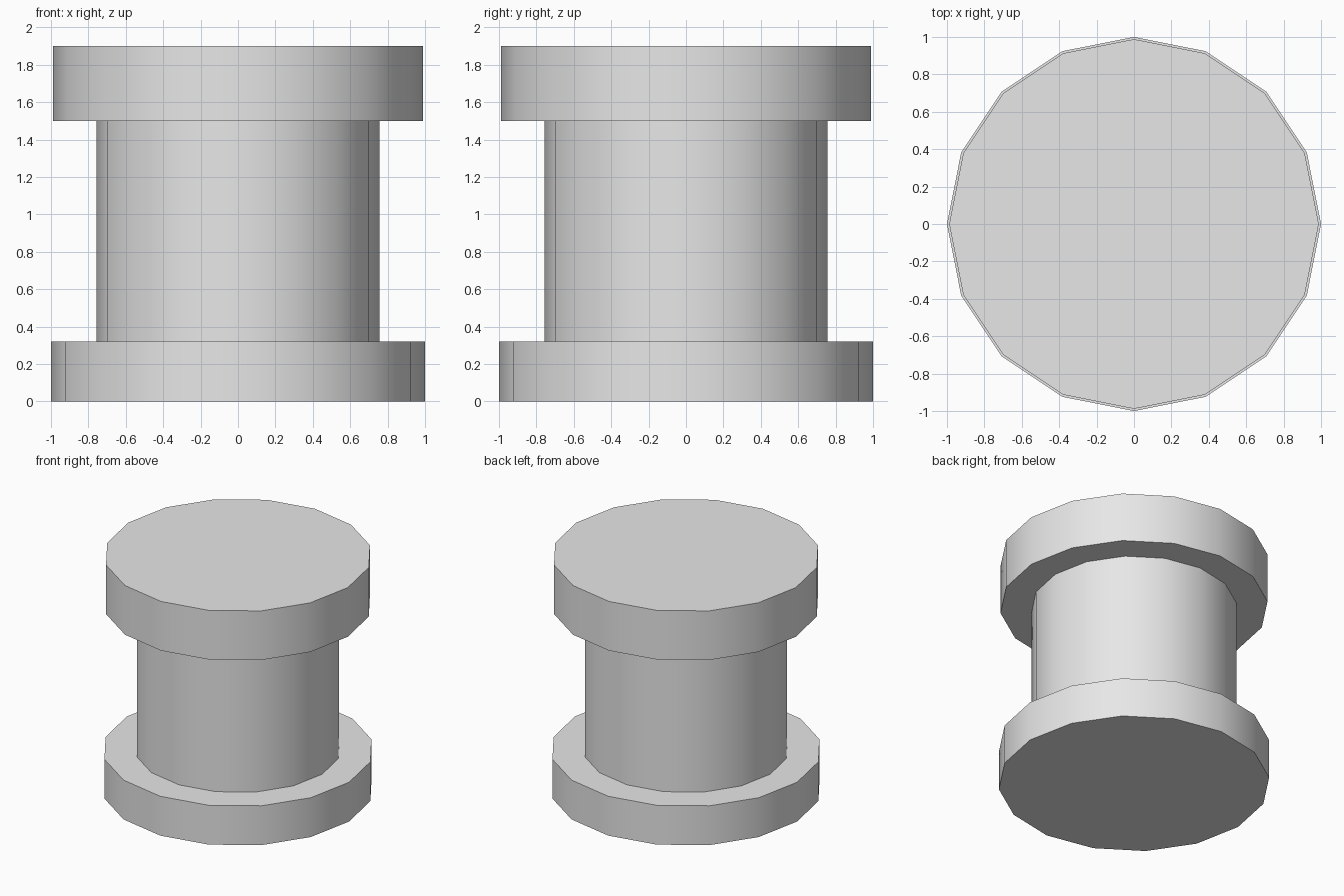
import bpy
import math

cube = bpy.data.objects.get("Cube")
if cube:
    bpy.data.objects.remove(cube, do_unlink=True)

SIDES = 16

grey = bpy.data.materials.new("light grey")
grey.use_nodes = True
colour = (0.8, 0.8, 0.8, 1.0)
grey.diffuse_color = colour
grey.node_tree.nodes["Principled BSDF"].inputs["Base Color"].default_value = colour


def drum(name, radius, bottom, top, fill="NGON"):
    """Upright sixteen-sided drum between two heights."""
    bpy.ops.mesh.primitive_cylinder_add(
        vertices=SIDES, radius=radius, depth=top - bottom,
        end_fill_type=fill, location=(0, 0, (bottom + top) / 2))
    part = bpy.context.object
    part.name = name
    part.data.materials.append(grey)
    bpy.ops.object.shade_smooth_by_angle(angle=math.radians(30))
    return part


# Wide foot, narrow shaft with hidden ends left open, and thick top disc
drum("base", 1.0, 0.0, 0.32)
drum("column", 0.757, 0.32, 1.5, fill="NOTHING")
drum("cap", 0.988, 1.5, 1.9)
